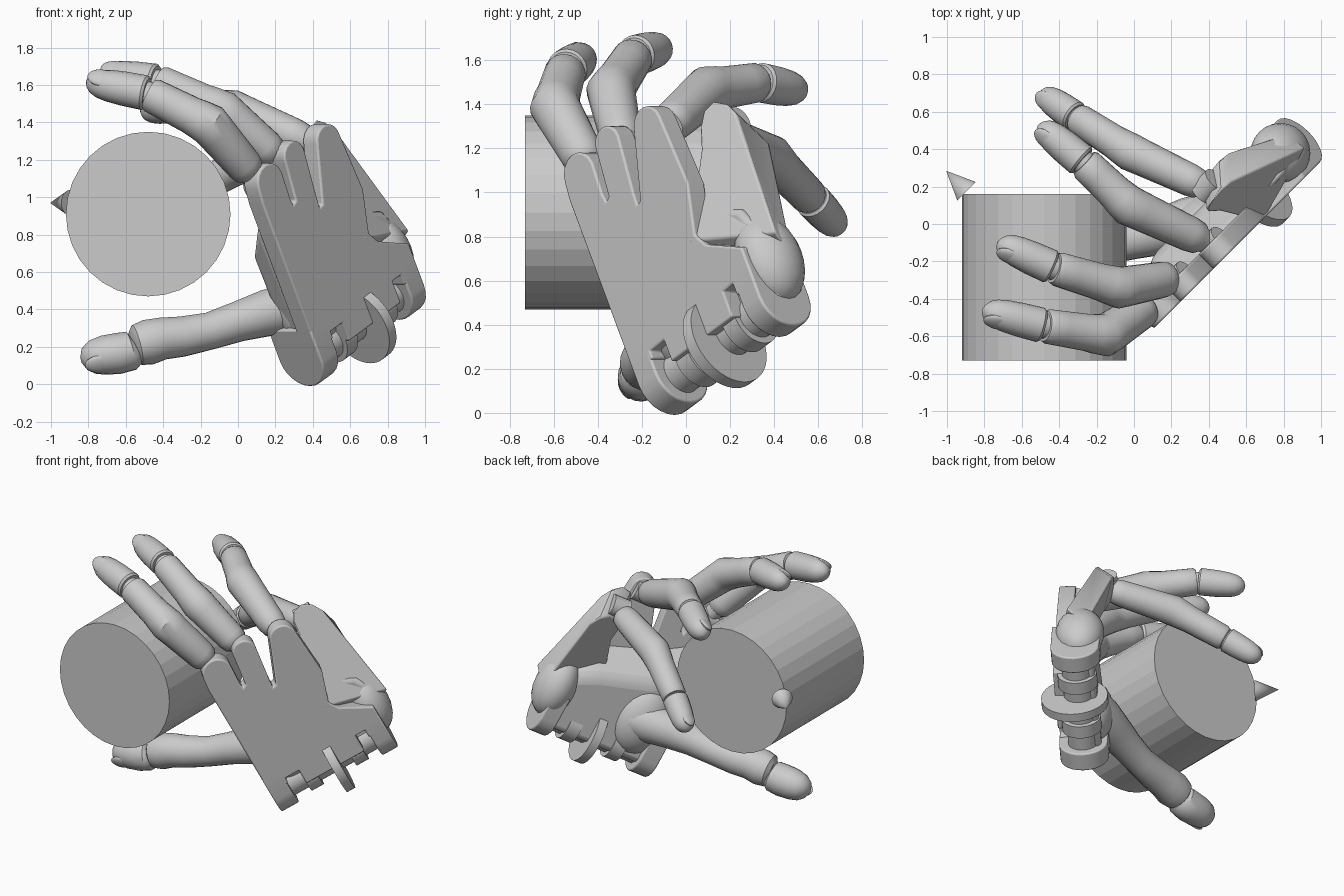
import bpy, bmesh, math
from mathutils import Vector, Matrix

if "Cube" in bpy.data.objects:
    bpy.data.objects.remove(bpy.data.objects["Cube"])

# Hand frame: a = across the wrist, b = towards the fingers, w = out of the back of the hand
R = math.sqrt(0.5)
U, W = Vector((R, R, 0)), Vector((R, -R, 0))
G = U * 0.885 + Vector((0, 0, 0.466))
H = U * -0.466 + Vector((0, 0, 0.885))


def hand(a, b, w):
    return G * a + H * b + W * w


def finish(bm, name, bevel=0.0, smooth=True):
    bmesh.ops.recalc_face_normals(bm, faces=bm.faces)
    me = bpy.data.meshes.new(name)
    bm.to_mesh(me)
    bm.free()
    ob = bpy.data.objects.new(name, me)
    bpy.context.collection.objects.link(ob)
    if bevel:
        m = ob.modifiers.new("bevel", "BEVEL")
        m.width, m.segments, m.limit_method = bevel, 3, "ANGLE"
        m.angle_limit = math.radians(40)
    if smooth:
        smooth_parts.append(ob)
    return ob


smooth_parts = []


def prism(name, front, back, bevel=0.0):
    """Solid between two matching outlines."""
    bm = bmesh.new()
    f = [bm.verts.new(p) for p in front]
    k = [bm.verts.new(p) for p in back]
    n = len(f)
    bm.faces.new(f)
    bm.faces.new(k[::-1])
    for i in range(n):
        bm.faces.new((f[i], k[i], k[(i + 1) % n], f[(i + 1) % n]))
    return finish(bm, name, bevel)


def arc(cx, cy, r, a0, a1, n=8):
    return [(cx + r * math.cos(math.radians(a0 + (a1 - a0) * i / n)),
             cy + r * math.sin(math.radians(a0 + (a1 - a0) * i / n))) for i in range(n + 1)]


def tube(name, stations, n=20):
    """Swept round tube through (point, radius) stations."""
    bm = bmesh.new()
    pts = [Vector(p) for p, r in stations]
    rings = []
    side = None
    for i, (p, r) in enumerate(stations):
        t = (pts[min(i + 1, len(pts) - 1)] - pts[max(i - 1, 0)]).normalized()
        s = Vector((0, 0, 1)) if side is None else side
        side = (s - t * s.dot(t)).normalized()
        o = t.cross(side)
        rings.append([bm.verts.new(pts[i] + r * (side * math.cos(q) + o * math.sin(q)))
                      for q in (2 * math.pi * j / n for j in range(n))])
    for r0, r1 in zip(rings, rings[1:]):
        for j in range(n):
            bm.faces.new((r0[j], r0[(j + 1) % n], r1[(j + 1) % n], r1[j]))
    bm.faces.new(rings[0][::-1])
    bm.faces.new(rings[-1])
    return finish(bm, name)


def rod(name, p, q, r1, r2=None, n=32, smooth=True):
    p, q = Vector(p), Vector(q)
    bm = bmesh.new()
    rot = (q - p).to_track_quat("Z", "Y").to_matrix().to_4x4()
    bmesh.ops.create_cone(bm, cap_ends=True, segments=n, radius1=r1,
                          radius2=r1 if r2 is None else r2, depth=(q - p).length,
                          matrix=Matrix.Translation((p + q) / 2) @ rot)
    return finish(bm, name, smooth=smooth)


def ellipsoid(name, c, x, y, z, size):
    bm = bmesh.new()
    m = Matrix((x, y, z)).transposed().to_4x4()
    bmesh.ops.create_uvsphere(bm, u_segments=20, v_segments=12, radius=1,
                              matrix=Matrix.Translation(c) @ m @ Matrix.Diagonal((*size, 1)))
    return finish(bm, name)


def finger(name, base, mid, dip, tip, r, dorsal=None):
    base, mid, dip, tip = map(Vector, (base, mid, dip, tip))
    # Lower two segments with a knuckle bulge
    st = [(base, r * 0.5), (base.lerp(mid, 0.15), r * 0.6), (base.lerp(mid, 0.2), r * 0.8),
          (base.lerp(mid, 0.3), r * 0.88), (base.lerp(mid, 0.6), r * 0.93), (base.lerp(mid, 0.86), r * 0.98),
          (mid, r * 1.02), (mid.lerp(dip, 0.15), r * 0.96), (mid.lerp(dip, 0.3), r * 0.9),
          (mid.lerp(dip, 0.7), r * 0.86), (mid.lerp(dip, 0.93), r * 0.84),
          (mid.lerp(dip, 0.99), r * 0.74)]
    tube(name + "_lower", st)
    # Joint pin and fingertip
    tube(name + "_joint", [(mid.lerp(dip, 0.9), r * 0.62), (dip.lerp(tip, 0.15), r * 0.62)])
    st = [(dip.lerp(tip, f), r * k) for f, k in
          ((0.02, .74), (0.06, .84), (0.4, .82), (0.65, .76), (0.8, .67), (0.9, .53), (0.97, .3), (1, .08))]
    tube(name + "_tip", st)
    t = (tip - dip).normalized()
    d = Vector(dorsal) if dorsal else mid - base.lerp(tip, 0.5)
    d = (d - t * d.dot(t)).normalized()
    ellipsoid(name + "_nail", dip.lerp(tip, 0.74) + d * r * 0.5, t, d.cross(t), d,
              ((tip - dip).length * 0.23, r * 0.48, r * 0.2))


# Held cylinder and small cone
rod("cylinder", (-0.48, -0.73, 0.91), (-0.48, 0.16, 0.91), 0.44, smooth=False)
cone_c = Vector((-0.895, 0.175, 0.97))
rod("cone", cone_c, cone_c - W * 0.155, 0.07, 0.0)

# Back of the hand: plate with three knuckle lobes, slots between them and a notched wrist edge
outline = ([(0.20, 0.10), (0.20, 0.98)] + arc(0.31, 1.06, 0.10, 175, 5) +
           [(0.40, 0.91), (0.405, 0.87), (0.43, 0.88)] + arc(0.535, 1.10, 0.08, 185, 0) +
           [(0.58, 0.82), (0.575, 0.765), (0.60, 0.77)] + arc(0.80, 1.05, 0.09, 165, 0) +
           [(0.91, 0.70), (0.84, 0.47), (0.88, 0.40), (1.08, 0.28), (1.08, 0.10),
            (0.95, 0.10), (0.95, 0.16), (0.88, 0.16), (0.88, 0.03), (0.44, 0.03), (0.44, 0.14), (0.34, 0.14), (0.34, 0.10)])
prism("back_plate", [hand(a, b, 0.47) for a, b in outline],
      [hand(a, b, 0.36) for a, b in outline], 0.01)

# Folded outer plate carrying the little finger, thickened inwards
panel = [(0.80, 0.46, .478), (0.885, 0.88, .28), (0.89, 0.99, .235), (0.93, 1.06, .22), (1.0, 1.075, .21),
         (1.06, 1.03, .20), (1.10, 0.96, .21), (1.21, 0.29, .36)]
deep, low = Vector((-.01, .16, -.15)), Vector((-.09, .08, -.12))
prism("outer_plate", [hand(*p) for p in panel],
      [hand(*p) + (low if i in (0, 7) else deep) for i, p in enumerate(panel)], 0.012)

# Palm flesh, filling down to the wrist
palm = [(0.22, 0.0), (0.20, 0.92), (0.50, 0.74), (0.86, 0.62), (1.08, 0.50), (1.18, 0.28), (1.08, 0.0)]
prism("palm", [hand(a, b, 0.38) for a, b in palm],
      [hand(0.62 + (a - 0.62) * 0.92, (b - 0.05) * 0.75, 0.19) for a, b in palm], 0.05)
ellipsoid("thumb_mound", hand(0.42, 0.25, 0.27), G, H, W, (0.20, 0.26, 0.16))
ellipsoid("outer_mound", hand(1.05, 0.23, 0.285), G, H, W, (0.14, 0.22, 0.16))

# Wrist lugs with rounded ends, hinge barrels and centre disc
for name, a0, a1 in (("wrist_lug_inner", 0.20, 0.33), ("wrist_lug_outer", 0.96, 1.08)):
    prof = [(0.15, 0.22), (0.47, 0.22)] + [(0.31 + x * 1.07, y) for x, y in arc(0, 0.03, 0.15, 0, -180, 12)]
    prism(name, [hand(a0, b, w) for w, b in prof], [hand(a1, b, w) for w, b in prof], 0.01)
for i, (a0, a1) in enumerate(((0.44, 0.53), (0.78, 0.87))):
    rod(f"wrist_barrel_{i}", hand(a0, 0.03, 0.31), hand(a1, 0.03, 0.31), 0.13)
rod("wrist_axle", hand(0.22, 0.03, 0.31), hand(1.06, 0.03, 0.31), 0.10)
rod("wrist_disc", hand(0.64, 0.01, 0.34), hand(0.70, 0.01, 0.34), 0.22, n=48)

# Fingers: base, middle knuckle, last joint, tip, radius
finger("index_finger", (.11, -.42, 1.08), (-.155, -.595, 1.39), (-.48, -.545, 1.555), (-.81, -.46, 1.62), .112)
finger("middle_finger", (.25, -.28, 1.18), (-.08, -.34, 1.46), (-.43, -.235, 1.62), (-.73, -.10, 1.66), .11)
finger("ring_finger", (.44, -.12, 1.27), (-.03, .10, 1.465), (-.27, .33, 1.50), (-.51, .53, 1.46), .108)
finger("little_finger", (.44, .17, 1.27), (-.02, .385, 1.16), (-.31, .57, .97), (-.50, .70, .83), .1)

# Knuckle pins in the lobes
for name, a, b, w in (("index", .31, 1.04, .38), ("middle", .53, 1.08, .38),
                      ("ring", .80, 1.03, .38), ("little", .98, .95, .14)):
    rod(name + "_knuckle_pin", hand(a - .06, b, w), hand(a + .06, b, w), .07)

# Thumb
tube("thumb_lower", [((.40, .05, .44), .12), ((.30, .01, .415), .135), ((.15, -.04, .38), .125), ((0, -.08, .335), .108),
                     ((-.15, -.115, .285), .1), ((-.30, -.145, .255), .108), ((-.40, -.165, .245), .113),
                     ((-.48, -.18, .225), .122), ((-.54, -.19, .21), .11), ((-.56, -.195, .205), .08)])
tube("thumb_tip", [((-.55, -.19, .19), .085), ((-.57, -.193, .18), .105), ((-.64, -.2, .165), .11),
                   ((-.72, -.205, .155), .105), ((-.78, -.21, .145), .09), ((-.82, -.215, .135), .06),
                   ((-.84, -.215, .13), .015)])
t = Vector((-1, -.08, -.12)).normalized()
d = Vector((0.1, -.85, -.5))
d = (d - t * d.dot(t)).normalized()
ellipsoid("thumb_nail", Vector((-.75, -.207, .15)) + d * .08, t, d.cross(t), d, (.08, .052, .022))

# Smooth shading with sharp edges kept
bpy.ops.object.select_all(action="DESELECT")
for ob in smooth_parts:
    ob.select_set(True)
bpy.context.view_layer.objects.active = smooth_parts[0]
bpy.ops.object.shade_smooth_by_angle(angle=math.radians(35))
